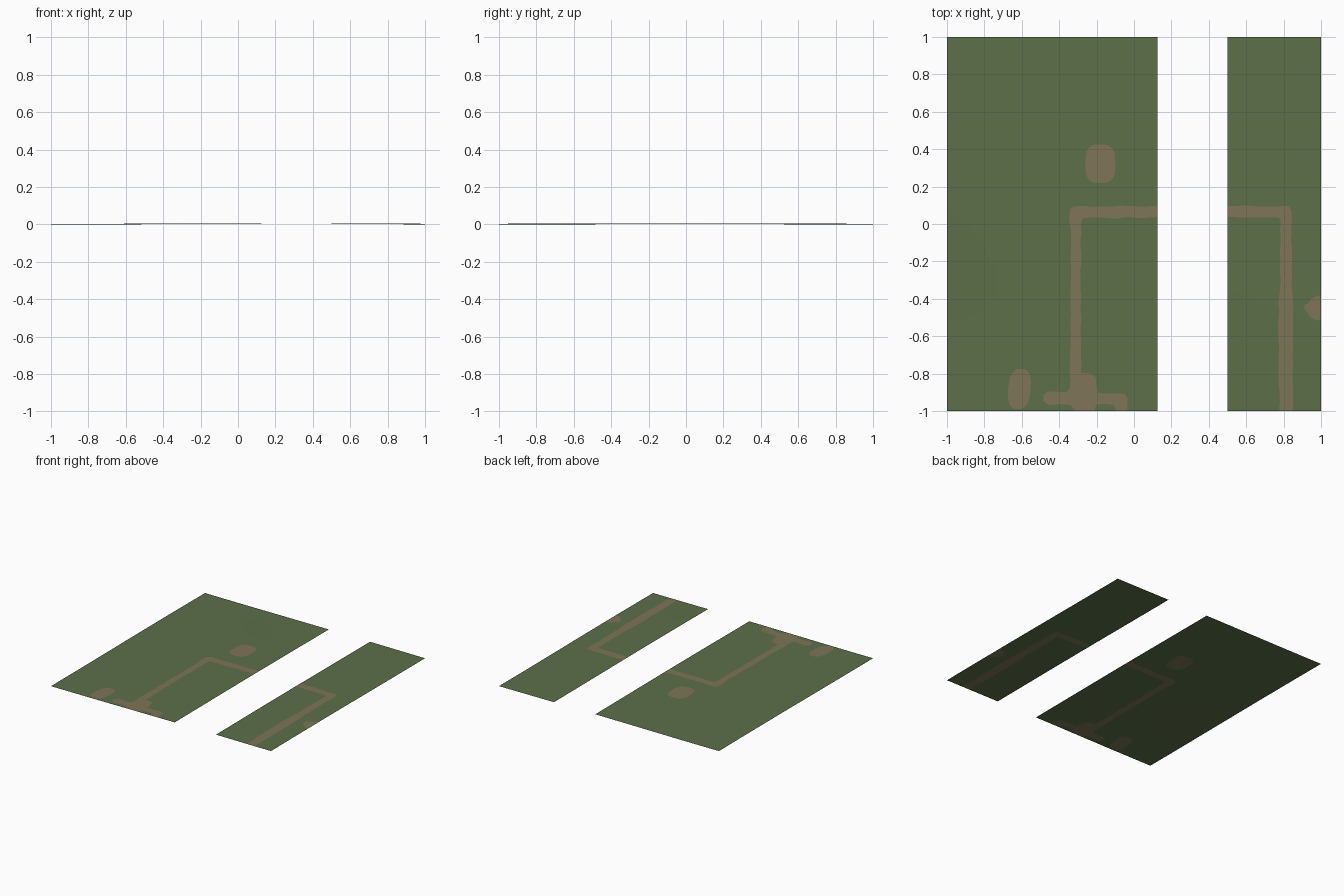
import bpy, math, random
from mathutils import Vector
from mathutils.geometry import delaunay_2d_cdt

if "Cube" in bpy.data.objects:
    bpy.data.objects.remove(bpy.data.objects["Cube"])

random.seed(4)


def material(name, rgb):
    m = bpy.data.materials.new(name)
    m.diffuse_color = (*rgb, 1)
    m.use_nodes = True
    m.node_tree.nodes["Principled BSDF"].inputs["Base Color"].default_value = m.diffuse_color
    return m


GRASS = material("grass green", (0.107, 0.160, 0.066))
DIRT = material("dirt brown", (0.209, 0.176, 0.095))


def height(x, y):
    # barely perceptible ground undulation
    return 0.003 + 0.0015 * math.sin(3.1 * x + 1) + 0.0015 * math.cos(2.7 * y + x)


def blob(cx, cy, rx, ry, power=2.0, lean=0.0, n=36):
    # rounded, slightly squarish patch
    pts = []
    for i in range(n):
        a = 2 * math.pi * i / n
        c, s = math.cos(a), math.sin(a)
        px = math.copysign(abs(c) ** (2 / power), c) * rx
        py = math.copysign(abs(s) ** (2 / power), s) * ry
        pts.append((cx + px + lean * py, cy + py))
    return pts


def worn(corners, x0, x1, amount=0.005, step=0.05):
    # subdivide an outline and wobble it, keeping the tile border straight
    def on_border(p):
        return min(abs(p[0] - x0), abs(p[0] - x1), abs(p[1] + 1)) < 1e-4
    out = []
    for a, b in zip(corners, corners[1:] + corners[:1]):
        n = max(1, round(math.dist(a, b) / step))
        for i in range(n):
            t = i / n
            p = (a[0] + (b[0] - a[0]) * t, a[1] + (b[1] - a[1]) * t)
            if i and not on_border(p):
                p = (p[0] + random.uniform(-amount, amount),
                     p[1] + random.uniform(-amount, amount))
            out.append(p)
    return out


def clip(pts, x0, x1):
    return [(min(max(x, x0), x1), min(max(y, -1), 1)) for x, y in pts]


def ground(name, x0, x1, patches):
    # one sheet, cut along the patch outlines
    verts, faces = [], []
    outlines = [[(x0, -1), (x1, -1), (x1, 1), (x0, 1)]] + [clip(p, x0, x1) for p in patches]
    for o in outlines:
        area = sum(a[0] * b[1] - b[0] * a[1] for a, b in zip(o, o[1:] + o[:1]))
        if area < 0:
            o = o[::-1]
        faces.append(list(range(len(verts), len(verts) + len(o))))
        verts += [Vector(p) for p in o]
    # interior points so the ground can undulate
    nx = round((x1 - x0) / 0.125)
    for i in range(nx + 1):
        for j in range(17):
            verts.append(Vector((x0 + (x1 - x0) * i / nx, -1 + j / 8)))
    vs, _, fs, _, _, src = delaunay_2d_cdt(verts, [], faces, 1, 1e-5)
    mesh = bpy.data.meshes.new(name)
    mesh.from_pydata([(v.x, v.y, height(v.x, v.y)) for v in vs], [], fs)
    mesh.materials.append(GRASS)
    mesh.materials.append(DIRT)
    for poly, ids in zip(mesh.polygons, src):
        poly.material_index = 1 if any(k > 0 for k in ids) else 0
        poly.use_smooth = True
    mesh.update()
    obj = bpy.data.objects.new(name, mesh)
    bpy.context.collection.objects.link(obj)
    return obj


# left ground: bent path that spreads into a worn junction at the front edge
L0, L1 = -1.0, 0.125
left_path = [(L1, 0.098), (-0.32, 0.094), (-0.341, 0.08), (-0.347, 0.03), (-0.338, -0.03),
             (-0.343, -0.88), (-0.365, -0.9), (-0.46, -0.894), (-0.485, -0.915), (-0.483, -0.95),
             (-0.45, -0.97), (-0.40, -0.963), (-0.34, -0.967), (-0.315, -1.0),
             (-0.21, -1.0), (-0.205, -0.97), (-0.18, -0.962), (-0.11, -0.965), (-0.095, -1.0),
             (-0.035, -1.0), (-0.035, -0.93), (-0.05, -0.907), (-0.19, -0.904), (-0.2, -0.86),
             (-0.205, -0.82), (-0.23, -0.8), (-0.284, -0.795), (-0.284, 0.0), (-0.275, 0.03), (L1, 0.037)]
ground("left_ground", L0, L1, [
    worn(left_path, L0, L1, 0.004),
    blob(-0.18, 0.322, 0.08, 0.104, 3.0),
    blob(-0.613, -0.882, 0.06, 0.108, 2.6, 0.08),
])

# right ground: the path continues and turns to the front edge
R0, R1 = 0.5, 1.0
right_path = [(R0, 0.037), (0.77, 0.036), (0.784, 0.02), (0.781, -0.35), (0.772, -0.42),
              (0.777, -1.0), (0.848, -1.0), (0.85, -0.4), (0.842, -0.33), (0.842, 0.07),
              (0.825, 0.097), (R0, 0.097)]
# patch running off the right edge
half_blob = [(1.0, -0.382), (0.975, -0.386), (0.945, -0.402), (0.93, -0.425), (0.912, -0.432),
             (0.91, -0.455), (0.93, -0.478), (0.945, -0.5), (0.97, -0.513), (1.0, -0.515)]
ground("right_ground", R0, R1, [worn(right_path, R0, R1, 0.003), half_blob])
